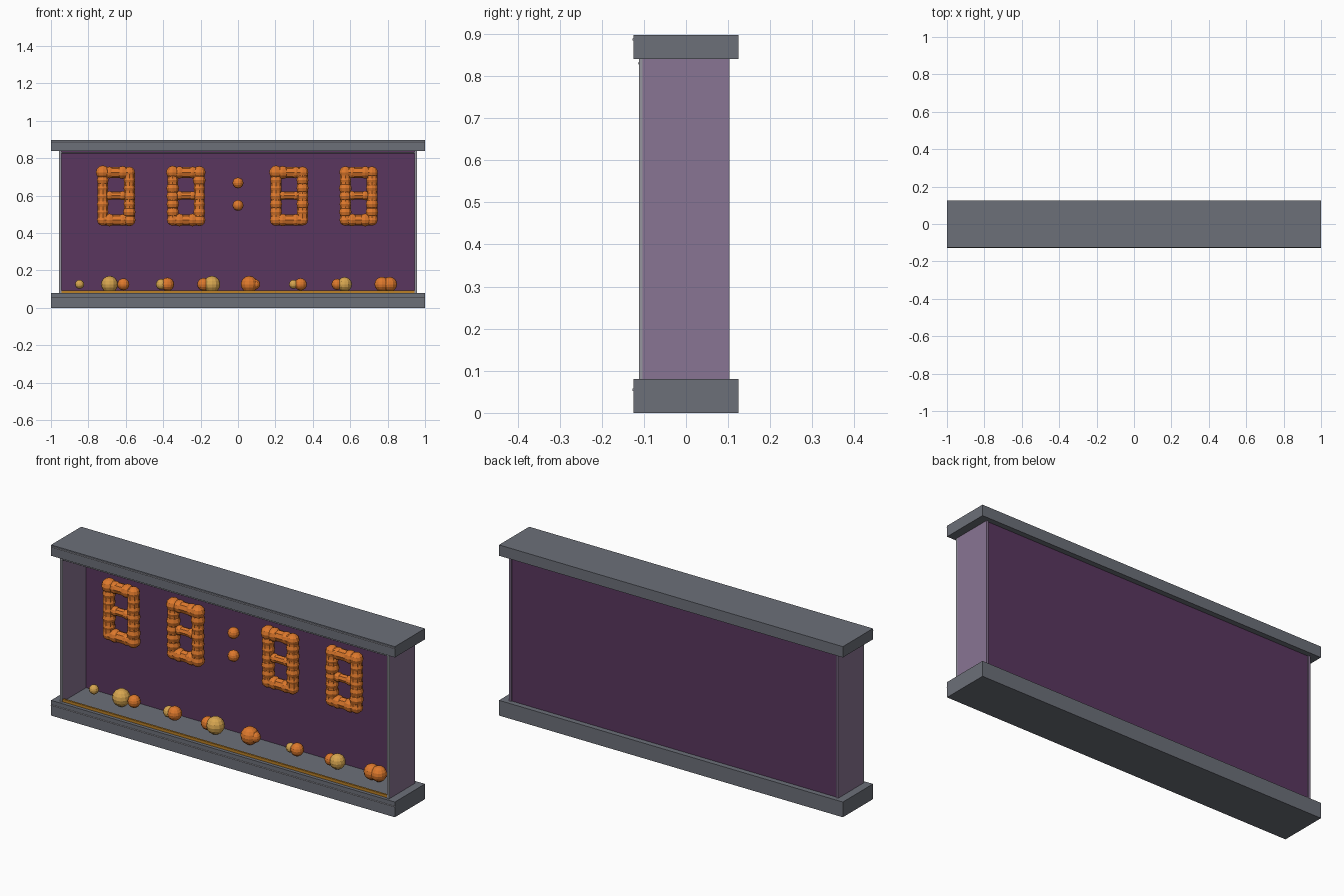
import bpy, bmesh, random
from math import radians
from mathutils import Matrix, Vector

random.seed(4)
cube = bpy.data.objects.get("Cube")
if cube:
    bpy.data.objects.remove(cube)


def material(name, rgb):
    m = bpy.data.materials.new(name)
    m.use_nodes = True
    m.diffuse_color = (*rgb, 1)
    m.node_tree.nodes["Principled BSDF"].inputs["Base Color"].default_value = (*rgb, 1)
    return m


grey = material("slate grey", (0.15, 0.16, 0.19))
trim = material("light grey trim", (0.3, 0.3, 0.34))
purple = material("deep purple", (0.102, 0.037, 0.114))
lilac = material("dusty lilac", (0.25, 0.178, 0.292))
orange = material("pumpkin orange", (0.73, 0.19, 0.025))
gold = material("pale gold", (0.68, 0.38, 0.08))
amber = material("amber", (0.5, 0.22, 0.02))


def finish(name, bm, mat):
    mesh = bpy.data.meshes.new(name)
    bm.to_mesh(mesh)
    bm.free()
    mesh.materials.append(mat)
    ob = bpy.data.objects.new(name, mesh)
    bpy.context.collection.objects.link(ob)
    return ob


def box(name, x, y, z, mat):
    """Box from (low, high) ranges."""
    bm = bmesh.new()
    bmesh.ops.create_cube(bm, size=1)
    for v in bm.verts:
        v.co = [(r[0] + r[1]) / 2 + c * (r[1] - r[0]) for r, c in zip((x, y, z), v.co)]
    return finish(name, bm, mat)


def add_ball(bm, centre, radius, scale=(1, 1, 1), u=12, v=8):
    m = Matrix.Translation(centre) @ Matrix.Diagonal((*scale, 1))
    bmesh.ops.create_uvsphere(bm, u_segments=u, v_segments=v, radius=radius, matrix=m)


def add_rod(bm, a, b, radius, sides=8):
    a, b = Vector(a), Vector(b)
    turn = (b - a).to_track_quat('Z', 'Y').to_matrix().to_4x4()
    bmesh.ops.create_cone(bm, cap_ends=True, segments=sides, radius1=radius, radius2=radius,
                          depth=(b - a).length, matrix=Matrix.Translation((a + b) / 2) @ turn)


# Case: base, top cap, back and side panels
box("base", (-1, 1), (-0.125, 0.125), (0, 0.08), grey)
box("top_cap", (-1, 1), (-0.125, 0.125), (0.84, 0.897), grey)
box("back_panel", (-0.945, 0.945), (0.088, 0.097), (0.08, 0.84), purple)
for side, s in (("left", 1), ("right", -1)):
    xs = sorted((s * 0.945, s * 0.957))
    box(side + "_side_panel", xs, (-0.103, 0.103), (0.08, 0.84), lilac)
    box(side + "_front_post", xs, (-0.112, -0.103), (0.08, 0.84), trim)

# Thin trim rods and the amber strip along the floor
for name, half, y, z in (("top_cap_rod", 1, -0.124, 0.887), ("base_rod", 1, -0.124, 0.055),
                         ("upper_frame_rod", 0.945, -0.11, 0.83)):
    bm = bmesh.new()
    add_rod(bm, (-half, y, z), (half, y, z), 0.0035)
    finish(name, bm, trim)
box("floor_strip", (-0.945, 0.945), (-0.107, -0.097), (0.08, 0.094), amber)

# Lumpy digits: bars threaded with uneven balls
DEPTH = -0.037
ROWS = ((0.724, 0.029), (0.6, 0.021), (0.47, 0.029))


def digit(name, cx):
    bm = bmesh.new()
    for s in (-1, 1):
        x = cx + s * 0.071
        add_rod(bm, (x, DEPTH, 0.465), (x, DEPTH, 0.73), 0.029)
        for i in range(7):
            z = 0.47 + i * 0.0425
            r = random.uniform(0.031, 0.036) + (0.003 if i == 6 and s < 0 else 0)
            add_ball(bm, (x, DEPTH, z), r, (1, 1, 0.95), 10, 6)
    for z, r in ROWS:
        add_rod(bm, (cx - 0.07, DEPTH, z), (cx + 0.07, DEPTH, z), r)
        for dx in (-0.035, 0.035):
            add_ball(bm, (cx + dx, DEPTH, z), r * random.uniform(1.05, 1.2), u=10, v=6)
    finish(name, bm, orange)


for i, cx in enumerate((-0.652, -0.278, 0.274, 0.645)):
    digit(f"digit_{i + 1}", cx)

# Colon dots
for name, z in (("upper_colon_dot", 0.668), ("lower_colon_dot", 0.548)):
    bm = bmesh.new()
    add_ball(bm, (0, DEPTH, z), 0.029)
    finish(name, bm, orange)

# Loose balls scattered along the floor: x, radius
BALLS = {
    gold: ((-0.847, 0.024), (-0.687, 0.045), (-0.41, 0.029), (-0.14, 0.045),
           (0.297, 0.024), (0.57, 0.039)),
    orange: ((-0.613, 0.032), (-0.377, 0.036), (-0.184, 0.034), (0.06, 0.045), (0.09, 0.028),
             (0.335, 0.033), (0.53, 0.03), (0.77, 0.04), (0.81, 0.04)),
}
for mat, spots in BALLS.items():
    for i, (x, r) in enumerate(spots):
        bm = bmesh.new()
        add_ball(bm, (x, 0.013, 0.126), r)
        finish(f"{mat.name.split()[-1]}_ball_{i + 1}", bm, mat)
